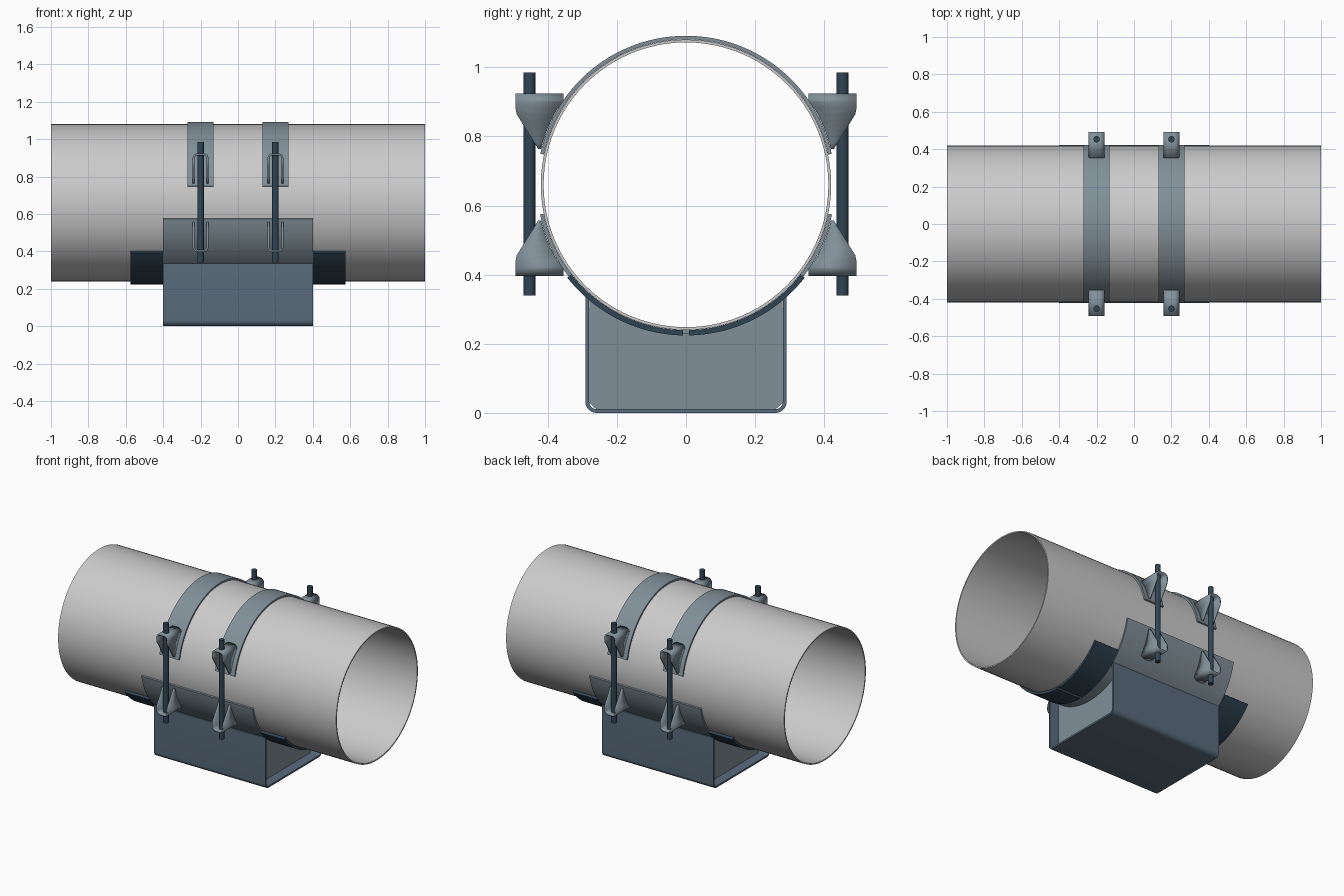
import bpy, bmesh
from math import sin, cos, radians, sqrt

if "Cube" in bpy.data.objects:
    bpy.data.objects.remove(bpy.data.objects["Cube"])

ZC = 0.66  # pipe axis height


def material(name, rgb):
    m = bpy.data.materials.new(name)
    m.diffuse_color = (*rgb, 1)
    m.use_nodes = True
    m.node_tree.nodes["Principled BSDF"].inputs["Base Color"].default_value = m.diffuse_color
    return m


STRAP = material("strap_steel", (0.22, 0.28, 0.32))
BOX = material("base_steel", (0.10, 0.15, 0.20))
DARK = material("dark_steel", (0.03, 0.06, 0.09))


def finish(name, bm, mat=None):
    bmesh.ops.recalc_face_normals(bm, faces=bm.faces[:])
    me = bpy.data.meshes.new(name)
    bm.to_mesh(me)
    bm.free()
    ob = bpy.data.objects.new(name, me)
    bpy.context.collection.objects.link(ob)
    if mat:
        me.materials.append(mat)
    bpy.ops.object.select_all(action='DESELECT')
    ob.select_set(True)
    bpy.context.view_layer.objects.active = ob
    bpy.ops.object.shade_smooth_by_angle(angle=radians(30))
    return ob


def shell(name, outer, inner, x0, x1, mat=None, closed=False):
    """Sweep the wall between two matching yz outlines from x0 to x1."""
    bm = bmesh.new()
    rows = [[bm.verts.new(p) for p in ((x0, *o), (x1, *o), (x1, *i), (x0, *i))]
            for o, i in zip(outer, inner)]
    pairs = list(zip(rows, rows[1:]))
    if closed:
        pairs.append((rows[-1], rows[0]))
    else:
        bm.faces.new(rows[0])
        bm.faces.new(rows[-1])
    for a, b in pairs:
        for k in range(4):
            bm.faces.new((a[k], a[(k + 1) % 4], b[(k + 1) % 4], b[k]))
    return finish(name, bm, mat)


def arc(r, a0, a1, n, cy=0, cz=ZC):
    return [(cy + r * cos(radians(a0 + (a1 - a0) * i / n)),
             cz + r * sin(radians(a0 + (a1 - a0) * i / n))) for i in range(n + 1)]


def arc_shell(name, r0, r1, a0, a1, x0, x1, mat, n=48):
    return shell(name, arc(r1, a0, a1, n), arc(r0, a0, a1, n), x0, x1, mat)


def lug(name, x, side, up):
    """Bent U bracket whose legs follow the pipe and taper away from its top."""
    w, r, top, tip = 0.037, 0.022, 0.259, 0.104
    leg = [(w, tip + (top - r - tip) * i / 8) for i in range(8)]
    half = leg + arc(r, 0, 90, 6, w - r, top - r)
    path = half + [(-px, h) for px, h in reversed(half)]
    bm = bmesh.new()
    rows = []
    for px, h in path:
        y_in = sqrt(0.432 ** 2 - h * h) if h < 0.23 else 0.354
        y_out = min(0.493, 0.428 + (h - tip) * 0.065 / 0.105)
        rows.append([bm.verts.new((x + px, side * y, ZC + up * h)) for y in (y_in, y_out)])
    for a, b in zip(rows, rows[1:]):
        bm.faces.new((a[0], a[1], b[1], b[0]))
    ob = finish(name, bm, STRAP)
    mod = ob.modifiers.new("thickness", 'SOLIDIFY')
    mod.thickness = 0.011
    mod.offset = 0


# Pipe
ring = 96
shell("pipe", arc(0.42, 0, 360, ring)[:-1], arc(0.412, 0, 360, ring)[:-1], -1, 1, closed=True)

# Saddle under the pipe
arc_shell("saddle", 0.4205, 0.431, -168.5, -11.5, -0.4, 0.4, STRAP, 64)

# Dark pads beyond both saddle ends, split at the bottom
for sx in (-1, 1):
    x0, x1 = sorted((sx * 0.4, sx * 0.575))
    arc_shell("pad_front", 0.4205, 0.436, -142, -91.2, x0, x1, DARK)
    arc_shell("pad_back", 0.4205, 0.436, -88.8, -38, x0, x1, DARK)


# Channel base with rounded bottom corners
def channel(t):
    r = 0.032
    y = 0.291
    left = arc(r - t, 180, 270, 8, -y + r, r)
    right = arc(r - t, 270, 360, 8, y - r, r)
    return [(-y + t, 0.335)] + left + right + [(y - t, 0.335)]


shell("channel_base", channel(0), channel(0.011), -0.4, 0.4, BOX)

# Cross plates inside the channel, chamfered below and curved above
for x in (-0.33, 0.33):
    y = 0.28
    profile = [(-y, 0.03), (-y + 0.02, 0.011), (y - 0.02, 0.011), (y, 0.03)]
    profile += arc(0.431, -49.5, -130.5, 32)
    bm = bmesh.new()
    f = bm.faces.new([bm.verts.new((x - 0.006, *p)) for p in profile])
    new = bmesh.ops.extrude_face_region(bm, geom=[f])["geom"]
    bmesh.ops.translate(bm, vec=(0.012, 0, 0),
                        verts=[v for v in new if isinstance(v, bmesh.types.BMVert)])
    finish("cross_plate", bm, STRAP)

# Straps, clamp lugs and threaded rods
for x in (-0.2, 0.2):
    arc_shell("top_strap", 0.4205, 0.431, 12, 168, x - 0.07, x + 0.07, STRAP, 64)
    for side in (-1, 1):
        for up, label in ((1, "upper_lug"), (-1, "lower_lug")):
            lug(label, x, side, up)
        bm = bmesh.new()
        bmesh.ops.create_cone(bm, cap_ends=True, segments=24, radius1=0.017,
                              radius2=0.017, depth=0.645)
        bmesh.ops.translate(bm, vec=(x, side * 0.453, 0.6625), verts=bm.verts[:])
        finish("clamp_rod", bm, DARK)
